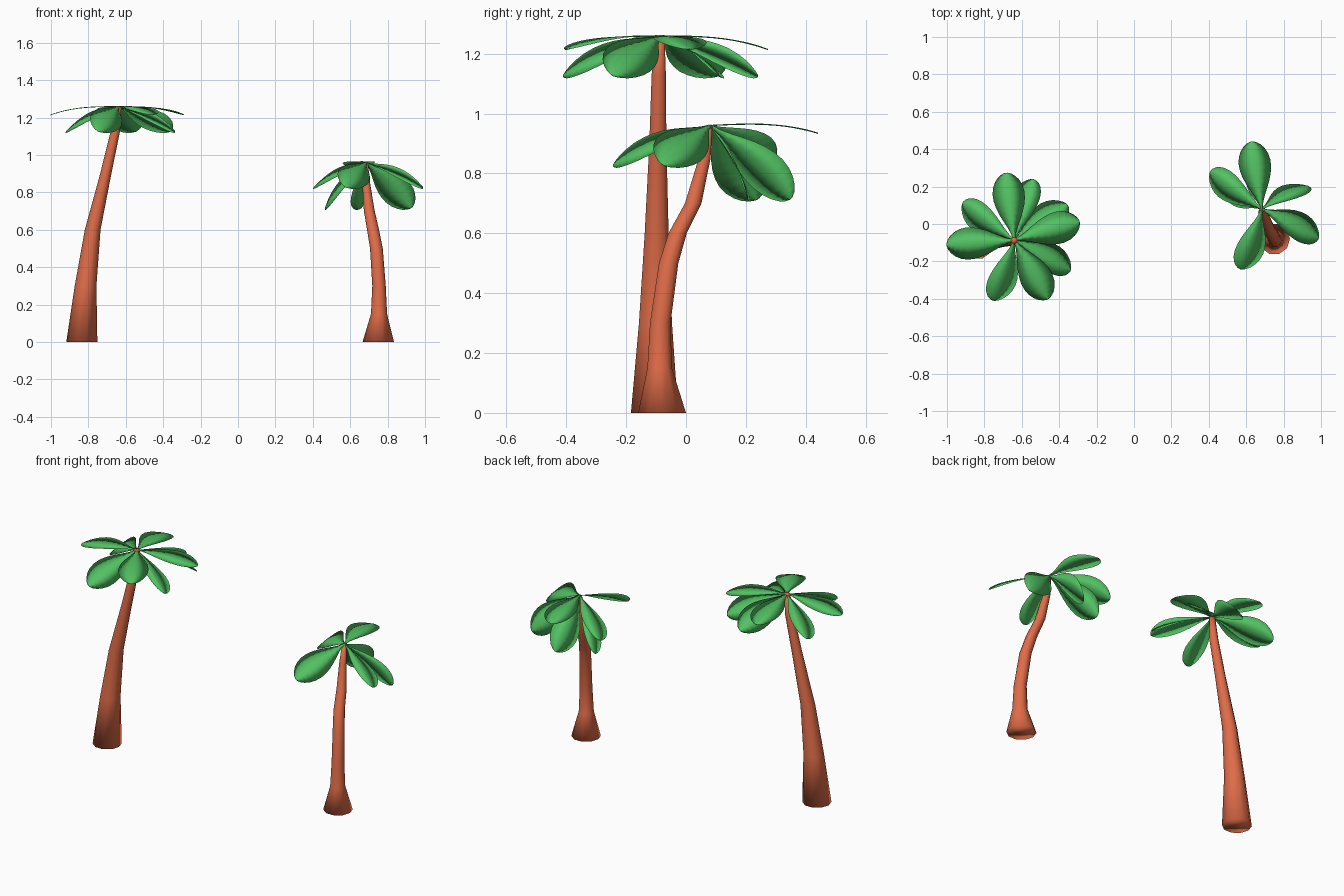
import bpy, bmesh, math
from mathutils import Vector, Matrix

if "Cube" in bpy.data.objects:
    bpy.data.objects.remove(bpy.data.objects["Cube"])


def material(name, rgb):
    m = bpy.data.materials.new(name)
    m.diffuse_color = (*rgb, 1.0)
    m.use_nodes = True
    m.node_tree.nodes["Principled BSDF"].inputs["Base Color"].default_value = m.diffuse_color
    return m


BARK = material("terracotta_bark", (0.74, 0.15, 0.065))
LEAF = material("leaf_green", (0.085, 0.54, 0.125))


def finish(bm, name, mat):
    for f in bm.faces:
        f.smooth = True
    mesh = bpy.data.meshes.new(name)
    bm.to_mesh(mesh)
    bm.free()
    mesh.materials.append(mat)
    obj = bpy.data.objects.new(name, mesh)
    bpy.context.collection.objects.link(obj)
    return obj


def trunk(name, stations, sides=10):
    """Tapered tube through horizontal rings (x, y, z, radius)."""
    bm = bmesh.new()
    rings = []
    for x, y, z, r in stations:
        rings.append([bm.verts.new((x + r * math.cos(2 * math.pi * i / sides),
                                    y + r * math.sin(2 * math.pi * i / sides), z))
                      for i in range(sides)])
    for lo, hi in zip(rings, rings[1:]):
        for i in range(sides):
            j = (i + 1) % sides
            bm.faces.new((lo[i], lo[j], hi[j], hi[i]))
    bm.faces.new(rings[0][::-1])
    bm.faces.new(rings[-1])
    return finish(bm, name, BARK)


# half width of a leaf along its length: (fraction, half width)
OUTLINE = [(0, .006), (.1, .013), (.2, .028), (.3, .046), (.4, .063), (.5, .076),
           (.6, .084), (.7, .086), (.8, .079), (.88, .065), (.94, .047), (.98, .027), (1, .008)]


def leaf(name, crown, heading, pitch, roll, length=0.363):
    """Thin two-sided teardrop blade that bends down toward its tip."""
    bm = bmesh.new()
    rows = []
    for s, w in OUTLINE:
        x, z = length * s, -0.045 * s ** 3
        # right rim, top rib, left rim, bottom rib
        rows.append([bm.verts.new((x, -w, z)), bm.verts.new((x, 0, z + .002)),
                     bm.verts.new((x, w, z)), bm.verts.new((x, 0, z - .002))])
    for a, b in zip(rows, rows[1:]):
        for k in range(4):
            j = (k + 1) % 4
            bm.faces.new((a[k], b[k], b[j], a[j]))
    turn = (Matrix.Translation(Vector(crown))
            @ Matrix.Rotation(math.radians(heading), 4, 'Z')
            @ Matrix.Rotation(math.radians(-pitch), 4, 'Y')
            @ Matrix.Rotation(math.radians(-roll), 4, 'X'))
    bm.transform(turn)
    return finish(bm, name, LEAF)


# tall palm: four level leaves, five drooping and rolled ones
trunk("tall_trunk", [(-.835, -.105, 0, .083), (-.815, -.102, .30, .058),
                     (-.777, -.098, .60, .042), (-.707, -.094, .90, .030),
                     (-.655, -.091, 1.13, .025), (-.64, -.088, 1.263, .017)])
tall = [(h, 0, 0) for h in (97, 184, 300, 16)] + \
       [(h, -15, 28) for h in (148, 255, 336, 38, 77)]
for n, (heading, pitch, roll) in enumerate(tall):
    leaf(f"tall_leaf_{n + 1}", (-.64, -.087, 1.259), heading, pitch, roll)

# short palm: one level leaf, three drooping, three hanging steeply
trunk("short_trunk", [(.75, -.08, 0, .084), (.754, -.088, .15, .043),
                      (.754, -.086, .30, .036), (.740, -.058, .50, .034),
                      (.722, -.028, .60, .032), (.702, .024, .70, .029),
                      (.685, .062, .85, .021), (.683, .077, .958, .012)])
short = [(99, 3, 0)] + [(h, -15, 28) for h in (148, 255, 336.5)] + \
        [(34, -37, 50), (150, -37, 38), (102, -37, 45)]
for n, (heading, pitch, roll) in enumerate(short):
    leaf(f"short_leaf_{n + 1}", (.684, .08, .96), heading, pitch, roll)
